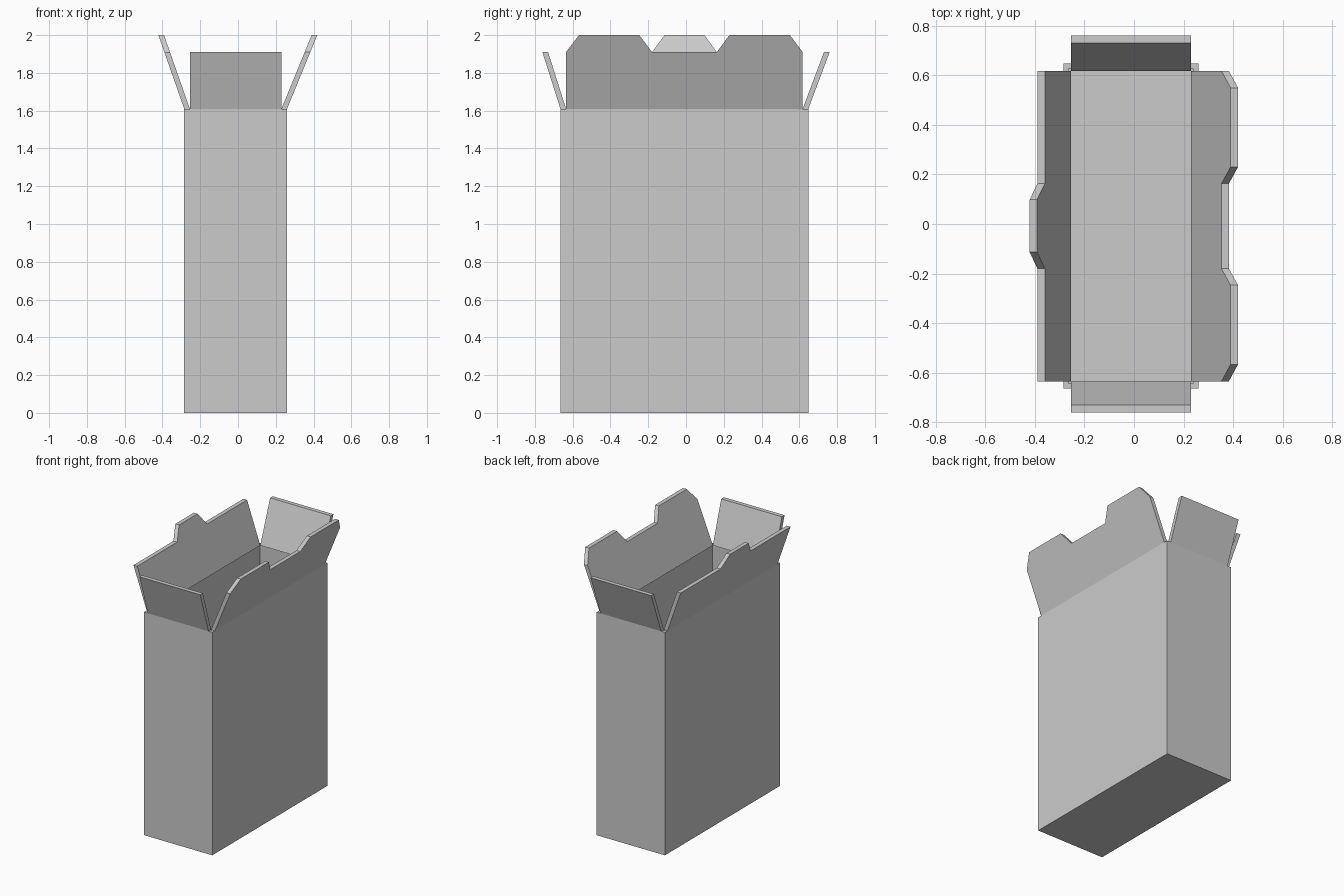
import bpy, bmesh

if "Cube" in bpy.data.objects:
    bpy.data.objects.remove(bpy.data.objects["Cube"])

T = 0.03                                   # board thickness
X0, X1, Y0, Y1 = -0.285, 0.26, -0.665, 0.648
FOLD, EDGE, TOP = 1.61, 1.91, 2.0          # fold line, flap edge, tab tips


def finish(bm, name):
    bmesh.ops.recalc_face_normals(bm, faces=bm.faces)
    mesh = bpy.data.meshes.new(name)
    bm.to_mesh(mesh)
    bm.free()
    obj = bpy.data.objects.new(name, mesh)
    bpy.context.collection.objects.link(obj)
    return obj


def flap(name, profile, axis, base, slope):
    """Board with a (width, z) outline, leaning along axis from the fold line."""
    bm = bmesh.new()

    def vert(w, z, offset):
        d = base + offset + slope * (z - FOLD)
        return bm.verts.new((d, w, z) if axis == 'X' else (w, d, z))

    near = [vert(w, z, 0) for w, z in profile]
    far = [vert(w, z, T) for w, z in profile]
    bm.faces.new(near)
    bm.faces.new(far)
    n = len(profile)
    for i in range(n):
        j = (i + 1) % n
        bm.faces.new((near[i], near[j], far[j], far[i]))
    return finish(bm, name)


# Carton body: open-topped box with thin walls and floor
bm = bmesh.new()
bmesh.ops.create_cube(bm, size=1)
for v in bm.verts:
    v.co = (X1 if v.co.x > 0 else X0,
            Y1 if v.co.y > 0 else Y0,
            FOLD if v.co.z > 0 else 0)
bm.normal_update()
lid = max(bm.faces, key=lambda f: f.calc_center_median().z)
bmesh.ops.inset_region(bm, faces=[lid], thickness=T)
res = bmesh.ops.extrude_face_region(bm, geom=[lid])
floor = [g for g in res['geom'] if isinstance(g, bmesh.types.BMVert)]
bmesh.ops.translate(bm, verts=floor, vec=(0, 0, T - FOLD))
if lid.is_valid:
    bmesh.ops.delete(bm, geom=[lid], context='FACES_ONLY')
finish(bm, "carton_body")

# Narrow end flaps: plain rectangles
a, b = X0 + T, X1 - T
end = [(a, FOLD), (b, FOLD), (b, EDGE), (a, EDGE)]
flap("front_flap", end, 'Y', Y0, -0.317)
flap("back_flap", end, 'Y', Y1 - T, 0.375)

# Long side flaps: interlocking tabs (two on the right, one on the left)
a, b = Y0 + T, Y1 - T
two_tabs = [(a, FOLD), (b, FOLD), (b, EDGE), (0.55, TOP), (0.23, TOP),
            (0.163, EDGE), (-0.18, EDGE), (-0.247, TOP), (-0.567, TOP), (a, EDGE)]
one_tab = [(a, FOLD), (b, FOLD), (b, EDGE), (0.163, EDGE), (0.098, TOP),
           (-0.113, TOP), (-0.18, EDGE), (a, EDGE)]
flap("right_flap", two_tabs, 'X', X1 - T, 0.41)
flap("left_flap", one_tab, 'X', X0, -0.35)
